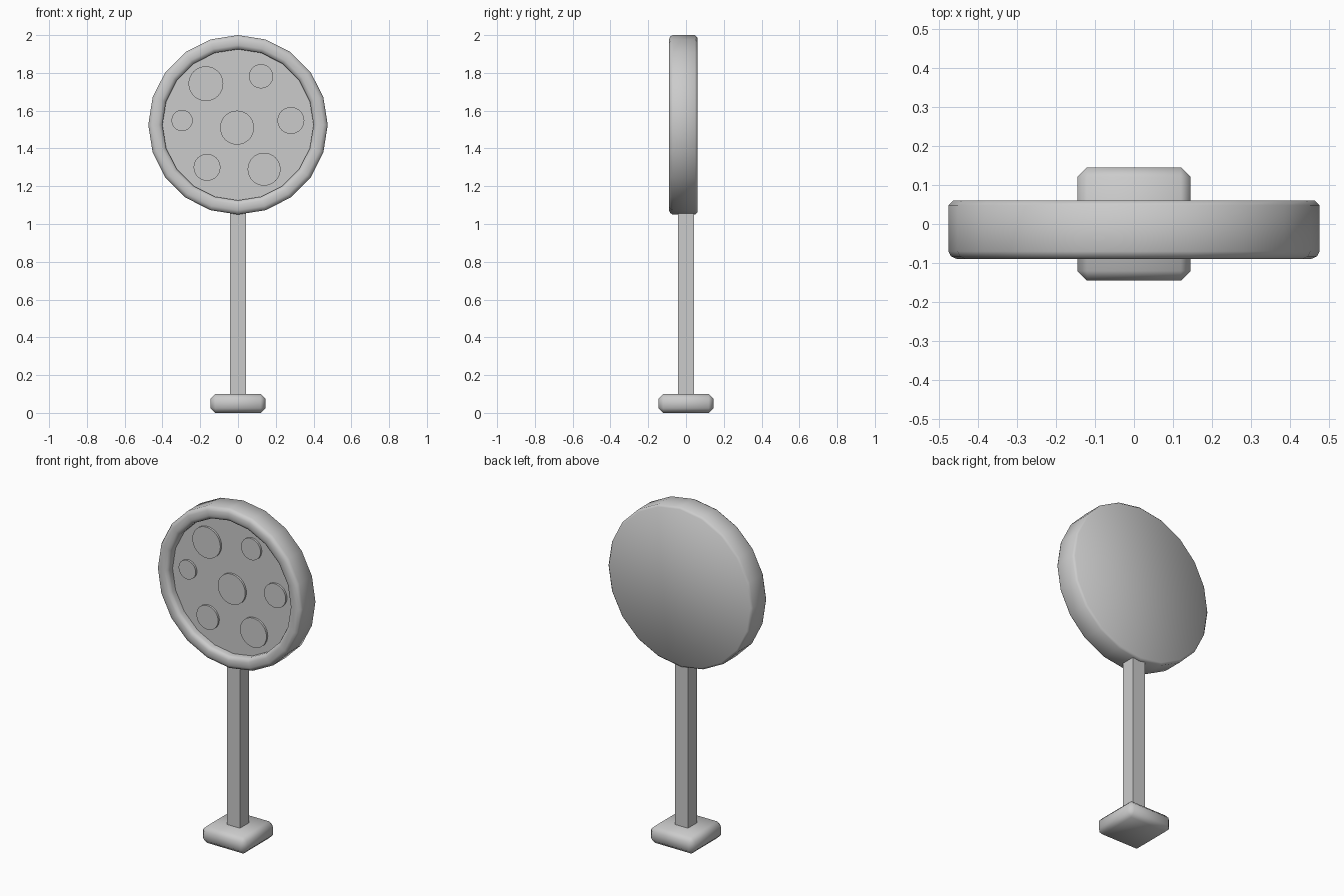
import bpy, math
from mathutils import Matrix

cube = bpy.data.objects.get("Cube")
if cube:
    bpy.data.objects.remove(cube, do_unlink=True)

GREY = (0.6, 0.6, 0.6, 1.0)
grey = bpy.data.materials.new("plain grey")
grey.use_nodes = True
grey.diffuse_color = GREY
grey.node_tree.nodes["Principled BSDF"].inputs["Base Color"].default_value = GREY


def finish(obj, name):
    obj.name = name
    obj.data.materials.append(grey)
    bpy.ops.object.shade_smooth_by_angle(angle=math.radians(50))
    return obj


def box(name, width, bottom, top, chamfer=0):
    bpy.ops.mesh.primitive_cube_add(size=1, location=(0, 0, (bottom + top) / 2))
    obj = bpy.context.object
    obj.data.transform(Matrix.Diagonal((width, width, top - bottom, 1)))
    if chamfer:
        bevel = obj.modifiers.new("Bevel", "BEVEL")
        bevel.width = chamfer
        bevel.segments = 1
        bpy.ops.object.modifier_apply(modifier="Bevel")
    return finish(obj, name)


def lathe(name, profile, centre_z, sides):
    """Spin (radius, y) points round the y axis, capping both ends."""
    verts, faces = [], []
    for radius, y in profile:
        for i in range(sides):
            a = 2 * math.pi * i / sides
            verts.append((radius * math.cos(a), y, radius * math.sin(a)))
    for ring in range(len(profile) - 1):
        for i in range(sides):
            j = (i + 1) % sides
            a, b = ring * sides, (ring + 1) * sides
            faces.append((a + i, a + j, b + j, b + i))
    faces.append(tuple(reversed(range(sides))))
    faces.append(tuple(range(len(verts) - sides, len(verts))))
    mesh = bpy.data.meshes.new(name)
    mesh.from_pydata(verts, [], faces)
    obj = bpy.data.objects.new(name, mesh)
    bpy.context.collection.objects.link(obj)
    bpy.ops.object.select_all(action="DESELECT")
    obj.select_set(True)
    bpy.context.view_layer.objects.active = obj
    obj.location.z = centre_z
    # Consistent outward normals
    bpy.ops.object.mode_set(mode="EDIT")
    bpy.ops.mesh.select_all(action="SELECT")
    bpy.ops.mesh.normals_make_consistent(inside=False)
    bpy.ops.object.mode_set(mode="OBJECT")
    return finish(obj, name)


# Stand
box("base", 0.29, 0, 0.1, 0.025)
box("post", 0.084, 0.09, 1.09)

# Round head: back plate, rounded rim and recessed front
FLOOR = -0.042
lathe("head", [(0.463, 0.06), (0.475, 0.048), (0.475, -0.07), (0.468, -0.083),
               (0.452, -0.09), (0.422, -0.09), (0.406, -0.083), (0.4, -0.07),
               (0.4, FLOOR)], 1.525, 20)

# Raised discs on the recessed front: x, z, radius
DISCS = {"centre": (-0.005, 1.51, 0.09), "upper_right": (-0.17, 1.743, 0.092),
         "upper_left": (0.122, 1.782, 0.064), "middle_right": (-0.296, 1.548, 0.056),
         "middle_left": (0.28, 1.548, 0.071), "lower_right": (-0.164, 1.3, 0.071),
         "lower_left": (0.138, 1.29, 0.087)}
for place, (x, z, radius) in DISCS.items():
    disc = lathe(place + "_disc", [(radius, FLOOR + 0.01), (radius, FLOOR - 0.012)], z, 32)
    disc.location.x = x
